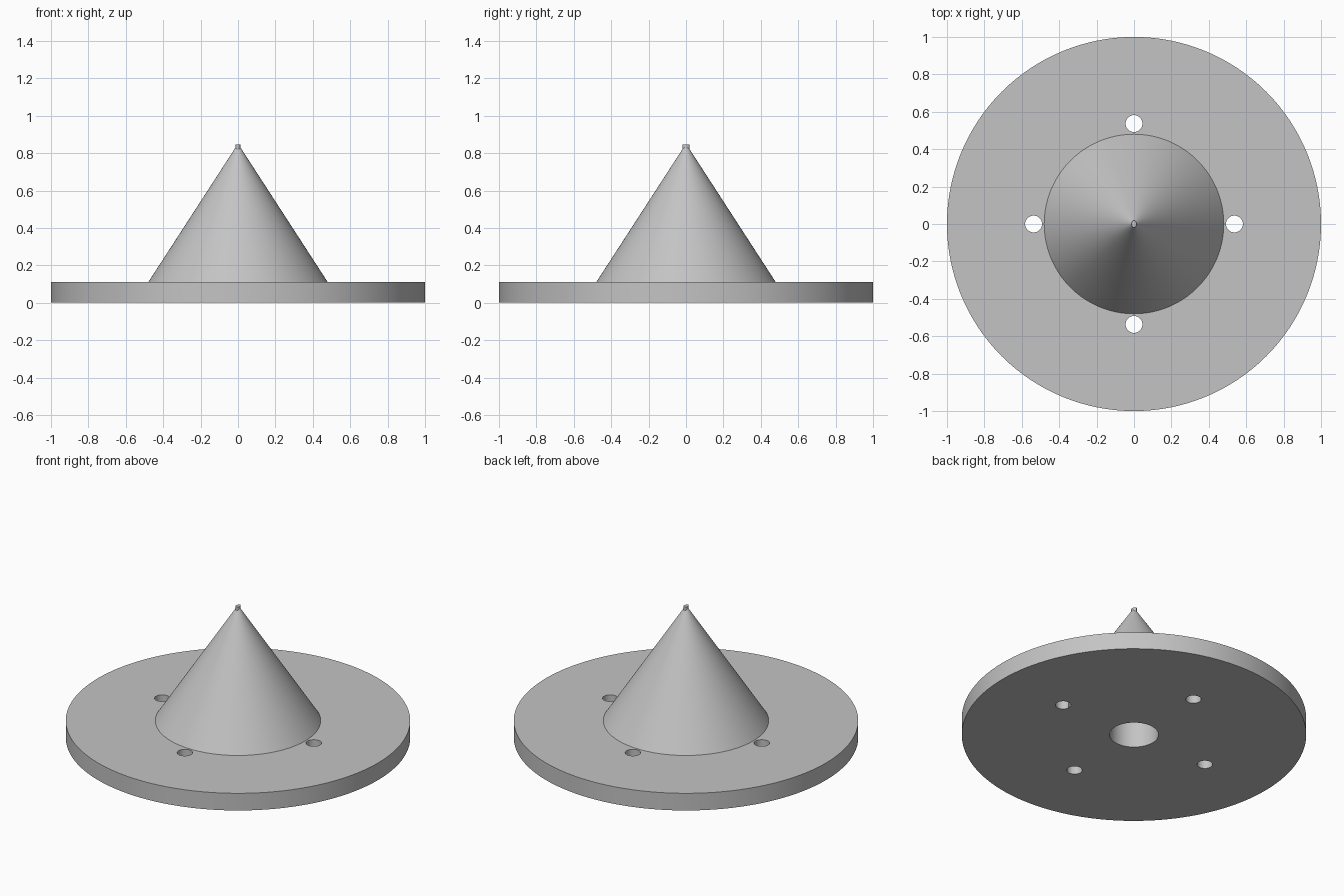
import bpy
import bmesh
from math import cos, sin, pi, radians

cube = bpy.data.objects.get("Cube")
if cube:
    bpy.data.objects.remove(cube, do_unlink=True)

grey = bpy.data.materials.new("plain grey")
grey.use_nodes = True
colour = (0.55, 0.55, 0.55, 1)
grey.diffuse_color = colour
grey.node_tree.nodes["Principled BSDF"].inputs["Base Color"].default_value = colour

PLATE_TOP = 0.11
CONE_RADIUS = 0.48


def lathe(name, profile, segments=128, stretch_x=1.0):
    """Spin a closed (radius, z) profile into a solid."""
    bm = bmesh.new()
    rings = []
    for r, z in profile:
        count = segments if r > 0 else 1
        rings.append([bm.verts.new((stretch_x * r * cos(2 * pi * i / segments),
                                    r * sin(2 * pi * i / segments), z))
                      for i in range(count)])
    for a, b in zip(rings, rings[1:]):
        for i in range(segments):
            j = (i + 1) % segments
            corners = [a[i % len(a)], a[j % len(a)], b[j % len(b)], b[i % len(b)]]
            bm.faces.new(list(dict.fromkeys(corners)))
    bmesh.ops.recalc_face_normals(bm, faces=bm.faces)
    mesh = bpy.data.meshes.new(name)
    bm.to_mesh(mesh)
    bm.free()
    mesh.materials.append(grey)
    obj = bpy.data.objects.new(name, mesh)
    bpy.context.collection.objects.link(obj)
    return obj


def select(obj):
    bpy.ops.object.select_all(action='DESELECT')
    obj.select_set(True)
    bpy.context.view_layer.objects.active = obj


# Flange plate and cone in one turned body, with a blind bore underneath
body = lathe("flanged_cone", [
    (0, 0.4), (0.142, 0.4), (0.142, 0),
    (1, 0), (1, PLATE_TOP),
    (CONE_RADIUS, PLATE_TOP), (0.012, 0.832), (0, 0.832),
])

# Four bolt holes through the plate
for k in range(4):
    cutter = lathe("hole_cutter", [(0, -0.1), (0.045, -0.1), (0.045, 0.3), (0, 0.3)], 48)
    cutter.location = (0.537 * cos(k * pi / 2), 0.537 * sin(k * pi / 2), 0)
    cutter.hide_render = True
    select(body)
    cut = body.modifiers.new("bolt_hole", 'BOOLEAN')
    cut.operation = 'DIFFERENCE'
    cut.solver = 'EXACT'
    cut.object = cutter
    bpy.ops.object.modifier_apply(modifier=cut.name)
    bpy.data.objects.remove(cutter, do_unlink=True)

# Small oval pin at the apex
tip = lathe("apex_pin", [(0, 0.78), (0.02, 0.78), (0.02, 0.845), (0, 0.845)], 32, 0.65)

for obj in (body, tip):
    select(obj)
    bpy.ops.object.shade_smooth_by_angle(angle=radians(30))
